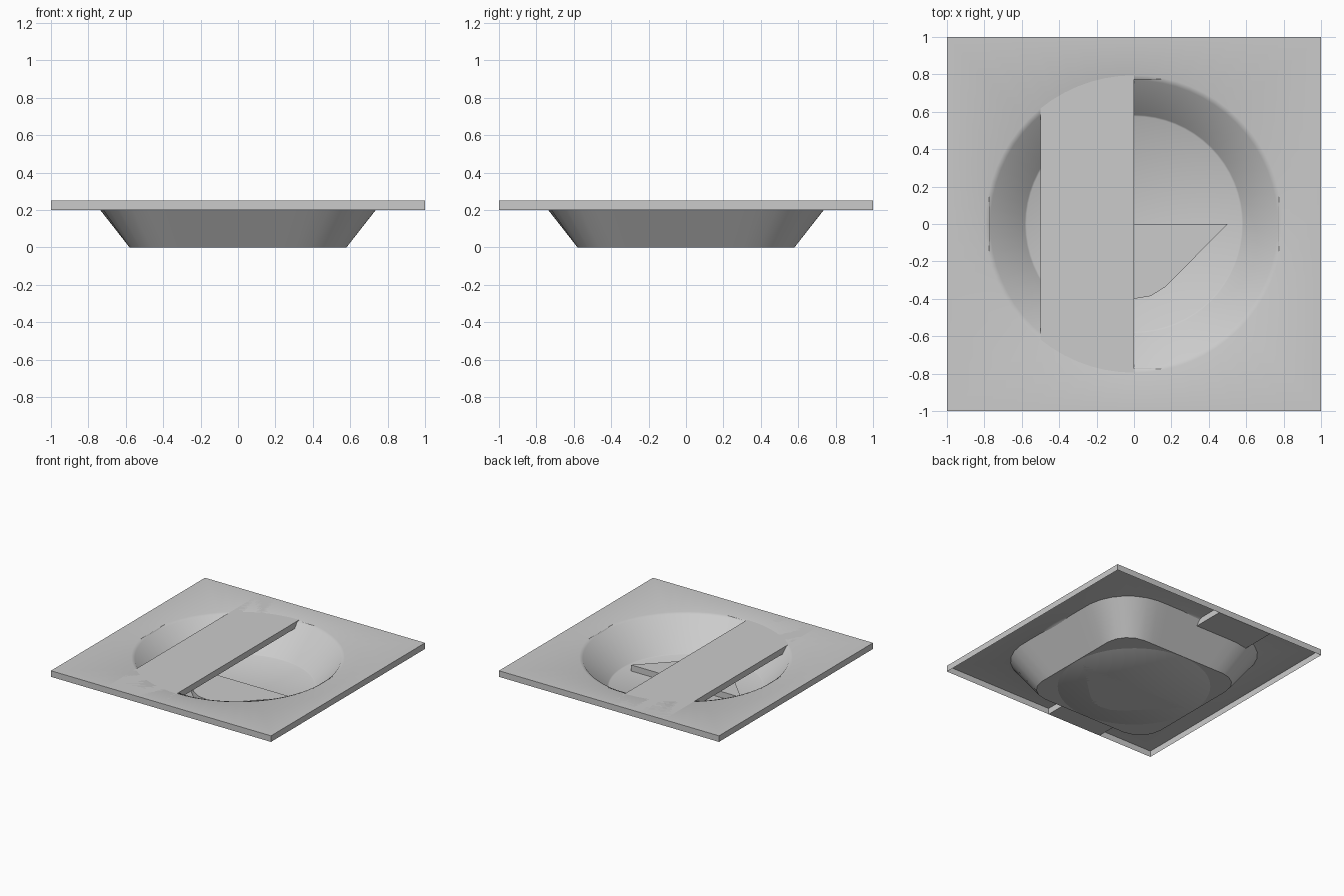
import bpy, bmesh
from math import sin, cos, pi, sqrt

if "Cube" in bpy.data.objects:
    bpy.data.objects.remove(bpy.data.objects["Cube"])

N = 64
ANG = [2 * pi * i / N for i in range(N)]


def circle(r, z):
    return [(r * cos(a), r * sin(a), z) for a in ANG]


def square(h, z):
    return [(h * cos(a) / m, h * sin(a) / m, z)
            for a in ANG for m in [max(abs(cos(a)), abs(sin(a)))]]


def rounded_square(h, z, core=0.38):
    pts, rad = [], h - core
    for a in ANG:
        c, s = abs(cos(a)), abs(sin(a))
        r = h / max(c, s)
        if r * min(c, s) > core:
            p = core * (c + s)
            r = p + sqrt(p * p - 2 * core ** 2 + rad ** 2)
        pts.append((r * cos(a), r * sin(a), z))
    return pts


def skin(name, loops, cap_start=False, cap_end=False):
    bm = bmesh.new()
    rings = [[bm.verts.new(p) for p in loop] for loop in loops]
    for a, b in zip(rings, rings[1:]):
        n = len(a)
        for i in range(n):
            j = (i + 1) % n
            bm.faces.new((a[i], a[j], b[j], b[i]))
    if cap_start:
        bm.faces.new(rings[0][::-1])
    if cap_end:
        bm.faces.new(rings[-1])
    me = bpy.data.meshes.new(name)
    bm.to_mesh(me)
    bm.free()
    ob = bpy.data.objects.new(name, me)
    bpy.context.collection.objects.link(ob)
    return ob


def smooth(ob, angle):
    bpy.ops.object.select_all(action='DESELECT')
    ob.select_set(True)
    bpy.context.view_layer.objects.active = ob
    bpy.ops.object.shade_smooth_by_angle(angle=angle)


def prism(name, outline, z0, z1):
    return skin(name, [[(x, y, z) for x, y in outline] for z in (z0, z1)], True, True)


# Square tray top, open underneath, with a round basin sunk into it
basin = skin("tray_with_basin", [
    square(1, 0.20), square(1, 0.25), circle(0.795, 0.25), circle(0.768, 0.241),
    circle(0.584, 0.006), circle(0.575, 0)], cap_end=True)
smooth(basin, 0.8)

# Outer shell of the basin: rounded square tapering to the floor
shell = skin("basin_shell", [
    circle(0.575, 0), rounded_square(0.58, 0), rounded_square(0.775, 0.249)])
smooth(shell, 0.8)

# Flat bar laid across the tray, flush with its top
prism("cross_bar", [(-0.5, -1), (0, -1), (0, 1), (-0.5, 1)], 0.20, 0.25)

# Low rounded wedge on the basin floor
half = [(0, -0.4), (0.09, -0.385), (0.17, -0.335), (0.5, 0)]
mirrored = [(-x, y) for x, y in half[:0:-1]]
prism("floor_wedge", half + mirrored, 0, 0.05)
